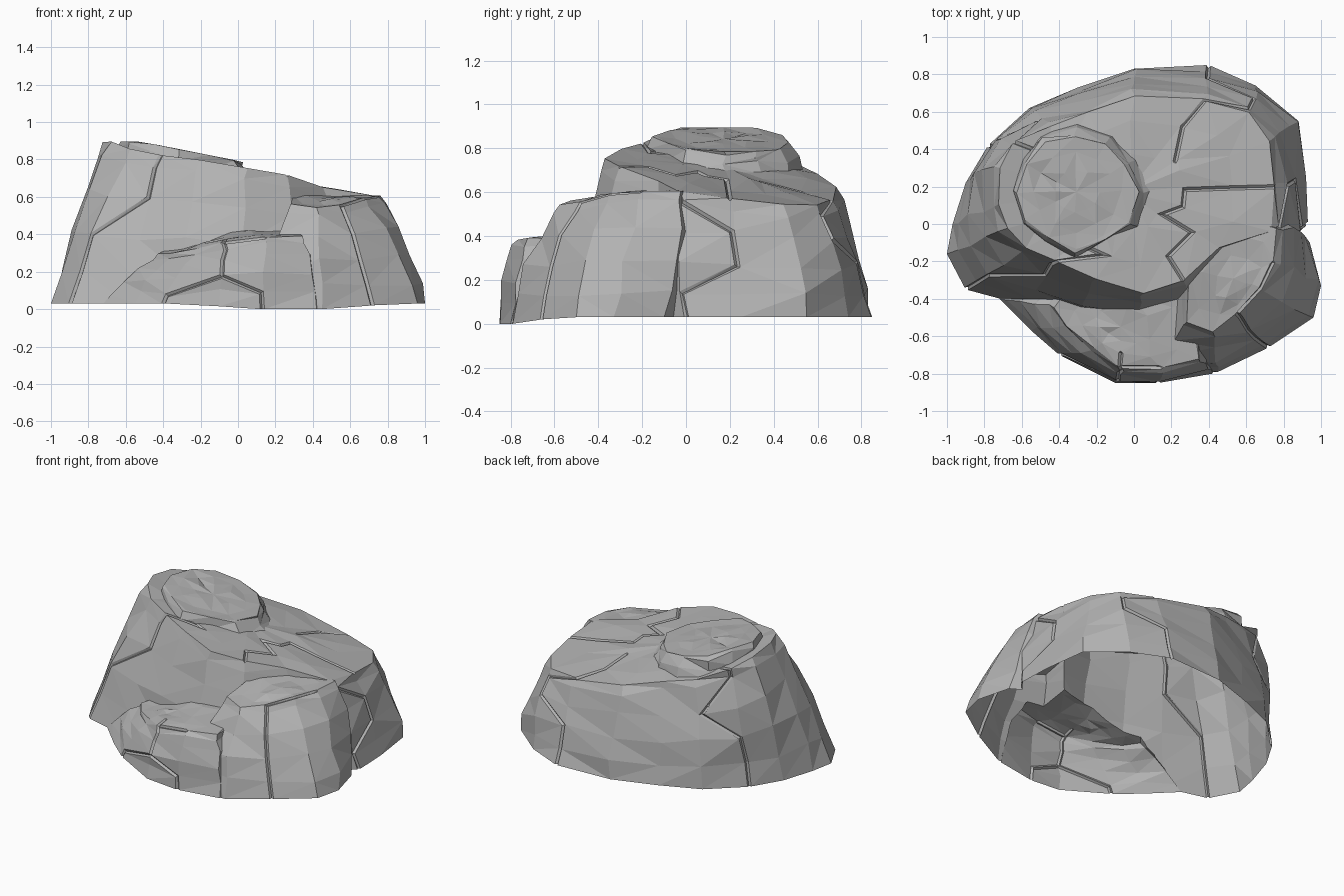
import bpy, bmesh, math, random
from mathutils import Vector

rng = random.Random(4)
GROUND = .03
LEVELS = (-.15, 0, .2, .45, .7, .92, 1)   # wall rings, foot to lip
INSETS = (.72, .38)                        # rings on the top face
STEPS = {"U": (1, 0), "R": (1, 1), "L": (1, -1), "E": (0, 1), "W": (0, -1)}

default_cube = bpy.data.objects.get("Cube")
if default_cube:
    bpy.data.objects.remove(default_cube, do_unlink=True)

stone = bpy.data.materials.new("grey stone")
stone.use_nodes = True
grey = (.45, .45, .45, 1)
stone.diffuse_color = grey
shader = next(n for n in stone.node_tree.nodes if n.type == "BSDF_PRINCIPLED")
shader.inputs["Base Color"].default_value = grey


def pairs(values):
    """Turn a flat list into plan points."""
    return [Vector((x, y, 0)) for x, y in zip(values[::2], values[1::2])]


def rough(amount):
    return Vector([rng.uniform(-amount, amount) for _ in range(3)])


def carve_cracks(bm, rings, cracks):
    """Follow zigzag paths over the ring grid and sink them into grooves."""
    edges = set()
    for row, col, path in cracks:
        here = rings[row][col]
        for letter in path:
            up, along = STEPS[letter]
            row, col = row + up, (col + along) % len(rings[row])
            there = rings[row][col]
            if not bm.edges.get((here, there)):
                bmesh.ops.connect_verts(bm, verts=[here, there])
            edge = bm.edges.get((here, there))
            if edge:
                edges.add(edge)
            here = there
    if not edges:
        return
    result = bmesh.ops.bevel(bm, geom=list(edges), offset=.012, segments=2,
                             profile=.5, affect="EDGES", clamp_overlap=True)
    groove = set(result["faces"])
    bm.normal_update()
    floor = [v for v in result["verts"]
             if v.is_valid and v.link_faces and all(f in groove for f in v.link_faces)]
    moves = [(v, v.normal * .014) for v in floor]
    for v, move in moves:
        v.co -= move


def rock(name, base, lip, height, foot=GROUND, swell=.03, crown=0, cracks=()):
    """Loft a rough closed rock from a base outline to a lip outline."""
    bm = bmesh.new()
    centre = sum(lip, Vector()) / len(lip)
    rings = []
    for t in LEVELS:
        ring = []
        for low, high in zip(base, lip):
            p = low.lerp(high, t)
            p += (low - centre).normalized() * swell * max(0, math.sin(math.pi * t))
            p.z = foot + (height(high.x, high.y) - foot) * t
            if t > 0:
                p += rough(.016 if t < 1 else .008)
            ring.append(bm.verts.new(p))
        rings.append(ring)
    for s in INSETS:
        ring = []
        for high in lip:
            p = centre.lerp(high, s)
            p.z = height(p.x, p.y) + crown * (1 - s)
            ring.append(bm.verts.new(p + rough(.01)))
        rings.append(ring)
    for lower, upper in zip(rings, rings[1:]):
        for i in range(len(lower)):
            j = (i + 1) % len(lower)
            bm.faces.new((lower[i], lower[j], upper[j], upper[i]))
    # Close the foot and fan the top
    bm.faces.new(rings[0][::-1])
    centre.z = height(centre.x, centre.y) + crown
    tip = bm.verts.new(centre)
    inner = rings[-1]
    for i, v in enumerate(inner):
        bm.faces.new((v, inner[(i + 1) % len(inner)], tip))
    bmesh.ops.recalc_face_normals(bm, faces=bm.faces[:])
    carve_cracks(bm, rings, cracks)
    bmesh.ops.triangulate(bm, faces=bm.faces[:])
    bmesh.ops.recalc_face_normals(bm, faces=bm.faces[:])
    mesh = bpy.data.meshes.new(name)
    bm.to_mesh(mesh)
    bm.free()
    mesh.materials.append(stone)
    obj = bpy.data.objects.new(name, mesh)
    bpy.context.collection.objects.link(obj)
    return obj


# Main mass: sloping plateau, highest on the right-hand side
main_base = pairs([.93, 0, .92, .25, .88, .55, .65, .74, .4, .85, 0, .83,
                   -.3, .73, -.56, .62, -.78, .42, -.9, .22, -.97, 0, -1, -.16,
                   -.9, -.35, -.6, -.43, -.3, -.48, 0, -.5, .3, -.45, .6, -.3])
main_lip = pairs([.74, -.04, .75, .2, .72, .45, .62, .6, .38, .66, 0, .69,
                  -.25, .6, -.45, .52, -.64, .44, -.72, .3, -.72, .1, -.68, -.03,
                  -.58, -.13, -.42, -.2, -.2, -.3, .05, -.37, .26, -.3, .46, -.12])


def plateau(x, y):
    return .72 - .17 * x - .13 * y + .3 * max(0, -x - .5)


boulder = rock("boulder", main_base, main_lip, plateau, crown=.02, cracks=[
    (0, 12, "UUURUURW"),
    (0, 0, "UURULU"),
    (0, 4, "UUULURUL"),
    (0, 8, "UUULRUUL"),
    (6, 1, "UUWW"),
    (6, 16, "UEU"),
])

# Raised cap on the high side
knob_top = []
knob_foot = []
for i in range(12):
    a = math.tau * i / 12
    size = rng.uniform(.92, 1.05)
    spoke = Vector((math.cos(a) * .32, math.sin(a) * .3, 0)) * size
    middle = Vector((-.31, .17, 0))
    knob_top.append(middle + spoke)
    knob_foot.append(middle + spoke * 1.3)
knob = rock("summit_cap", knob_foot, knob_top,
            lambda x, y: min(.9, .79 - .2 * x - .05 * y), foot=.6, swell=.01)

# Low ledge along the front
ledge = rock(
    "front_ledge",
    pairs([-.72, -.4, -.55, -.57, -.4, -.7, -.1, -.85, .13, -.85, .42, -.8,
           .5, -.4, 0, -.25, -.5, -.3]),
    pairs([-.42, -.44, -.36, -.55, -.22, -.66, -.08, -.76, .14, -.77, .34, -.72,
           .3, -.4, 0, -.3, -.35, -.35]),
    lambda x, y: .42 + .1 * (y + .4) - .3 * max(0, -x),
    swell=.02, cracks=[(0, 2, "UURUUUU"), (0, 4, "UULUUUE")])

# Taller shoulder on the front left
shoulder = rock(
    "front_shoulder",
    pairs([.18, -.8, .45, -.79, .72, -.66, .96, -.5, 1, -.33, .94, -.1,
           .6, .1, .25, -.1]),
    pairs([.28, -.52, .42, -.57, .56, -.48, .68, -.34, .74, -.2, .76, -.02,
           .5, .05, .3, -.25]),
    lambda x, y: .6 + .2 * min(0, y + .3),
    swell=.045, cracks=[(0, 2, "UUUUUUEE")])

# Fuse the masses into one skin
bpy.context.view_layer.objects.active = boulder
for part in (knob, ledge, shoulder):
    fuse = boulder.modifiers.new("fuse", "BOOLEAN")
    fuse.operation = "UNION"
    fuse.solver = "EXACT"
    fuse.object = part
    bpy.ops.object.modifier_apply(modifier=fuse.name)
    bpy.data.objects.remove(part, do_unlink=True)

# Trim the hollow underside and let the front rim sag slightly
bm = bmesh.new()
bm.from_mesh(boulder.data)
bmesh.ops.bisect_plane(bm, geom=bm.verts[:] + bm.edges[:] + bm.faces[:], dist=.0001,
                       plane_co=(0, 0, GROUND), plane_no=(0, 0, 1), clear_inner=True)
for v in bm.verts:
    if v.co.z < GROUND + .001:
        away = math.hypot(v.co.x - .3, v.co.y + .85)
        v.co.z -= min(GROUND, max(0, .045 * (1 - away / .6)))
for face in bm.faces:
    face.smooth = False
    face.material_index = 0
bm.to_mesh(boulder.data)
bm.free()
